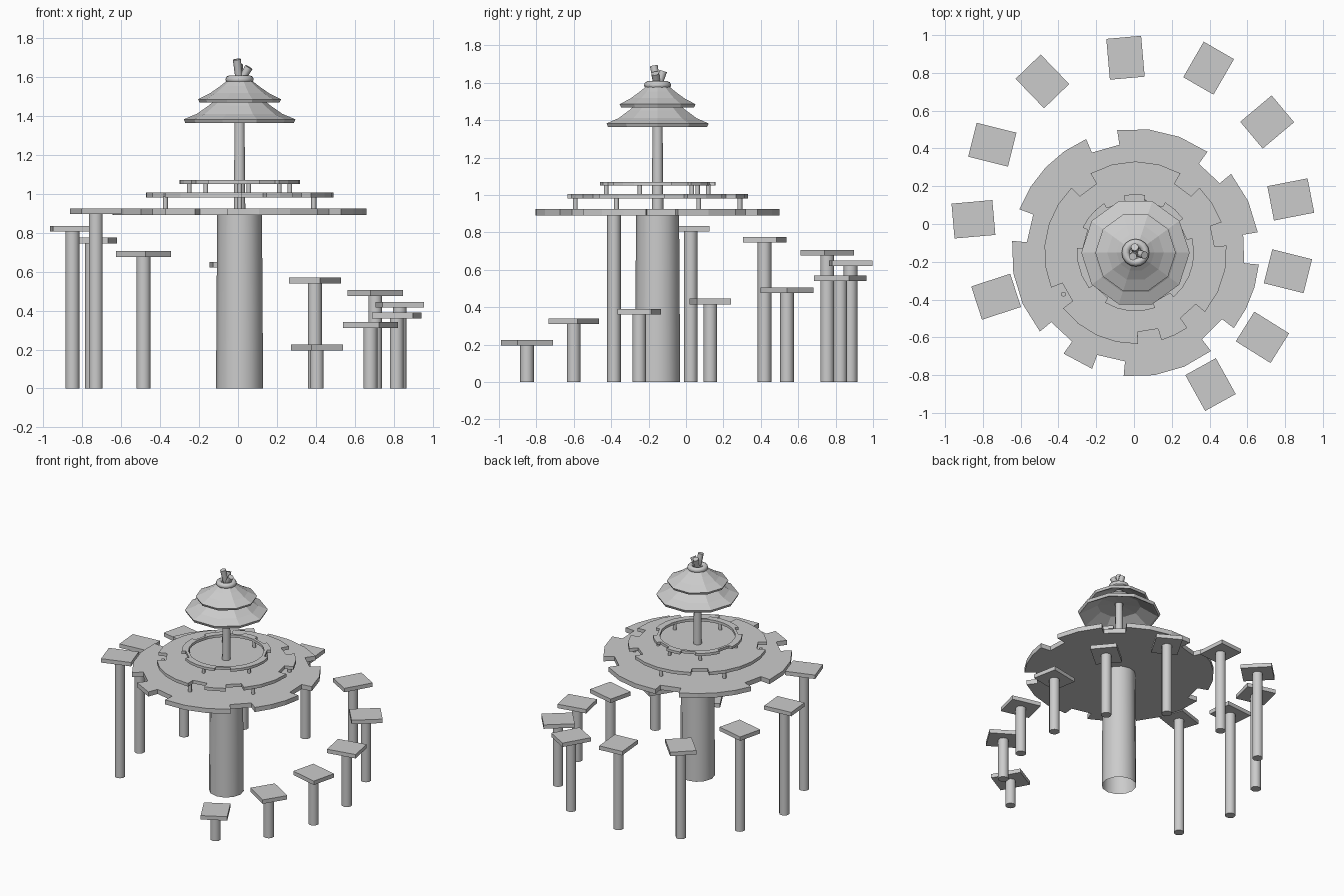
import bpy, bmesh
from math import radians, sin, cos, ceil
from mathutils import Vector, Matrix

if "Cube" in bpy.data.objects:
    bpy.data.objects.remove(bpy.data.objects["Cube"])

grey = bpy.data.materials.new("plain grey")
grey.use_nodes = True
grey.diffuse_color = (0.6, 0.6, 0.6, 1)
grey.node_tree.nodes["Principled BSDF"].inputs["Base Color"].default_value = grey.diffuse_color

CX, CY = 0.008, -0.152


def add_object(name, bm, smooth=False):
    bmesh.ops.recalc_face_normals(bm, faces=bm.faces)
    mesh = bpy.data.meshes.new(name)
    bm.to_mesh(mesh)
    bm.free()
    mesh.materials.append(grey)
    obj = bpy.data.objects.new(name, mesh)
    bpy.context.collection.objects.link(obj)
    if smooth:
        bpy.ops.object.select_all(action='DESELECT')
        obj.select_set(True)
        bpy.context.view_layer.objects.active = obj
        bpy.ops.object.shade_smooth_by_angle(angle=radians(46))
    return obj


def rod(name, start, end, r1, r2, sides=10, caps=True):
    a, b = Vector(start), Vector(end)
    d = b - a
    bm = bmesh.new()
    bmesh.ops.create_cone(bm, segments=sides, radius1=r1, radius2=r2,
                          depth=d.length, cap_ends=caps)
    turn = Vector((0, 0, 1)).rotation_difference(d).to_matrix().to_4x4()
    bm.transform(Matrix.Translation((a + b) / 2) @ turn)
    return add_object(name, bm, True)


def polar(r, angle, z):
    a = radians(angle)
    return (CX + r * cos(a), CY + r * sin(a), z)


def notched_disc(name, outer, inner, notches, z, thick, hole=0):
    """Deck with square notches in its rim; a hole makes it a ring."""
    half = 7.5 * (1 if outer > 0.4 else 1.4)
    rim = []
    for i, c in enumerate(notches):
        nxt = notches[(i + 1) % len(notches)]
        if nxt <= c:
            nxt += 360
        rim += [(inner, c - half), (inner, c + half)]
        start, stop = c + half, nxt - half
        steps = max(1, ceil((stop - start) / 15))
        rim += [(outer, start + (stop - start) * k / steps) for k in range(steps + 1)]
    bm = bmesh.new()
    top = [bm.verts.new(polar(r, a, z)) for r, a in rim]
    if hole:
        hub = [bm.verts.new(polar(hole, a, z)) for r, a in rim]
        for i in range(len(rim)):
            j = (i + 1) % len(rim)
            if rim[i][1] == rim[j][1]:
                hub[j].co = hub[i].co
            bm.faces.new((top[i], top[j], hub[j], hub[i]))
        bmesh.ops.remove_doubles(bm, verts=hub, dist=1e-5)
    else:
        bm.faces.new(top)
    ext = bmesh.ops.extrude_face_region(bm, geom=bm.faces[:], use_keep_orig=True)
    moved = [v for v in ext["geom"] if isinstance(v, bmesh.types.BMVert)]
    bmesh.ops.translate(bm, verts=moved, vec=(0, 0, -thick))
    return add_object(name, bm)


def lathe(name, profile, sides):
    bm = bmesh.new()
    rings = [[bm.verts.new(polar(r, 360 * k / sides, z)) for k in range(sides)]
             for r, z in profile]
    for a, b in zip(rings, rings[1:]):
        for k in range(sides):
            n = (k + 1) % sides
            bm.faces.new((a[k], a[n], b[n], b[k]))
    return add_object(name, bm)


# Trunk, open at the foot
rod("trunk", (CX, CY, 0), (CX, CY, 0.9), 0.121, 0.115, 12, False)

# Three stacked decks
notched_disc("lower_deck", 0.656, 0.578, [2, 47, 106, 167, 227, 257, 315], 0.925, 0.035)
notched_disc("middle_deck", 0.483, 0.42, [12, 53, 127, 210, 279, 312], 1.005, 0.024)
notched_disc("upper_ring", 0.31, 0.282, [25, 70, 112, 165, 228, 300], 1.07, 0.02, 0.262)

# Short posts holding the decks apart
for k in range(6):
    x, y, z = polar(0.44, 30 + 60 * k, 0.92)
    rod(f"middle_deck_post_{k + 1}", (x, y, z), (x, y, 0.985), 0.013, 0.013, 8)
for k, a in enumerate([42, 80, 129, 200, 270, 340]):
    x, y, z = polar(0.275, a, 1.0)
    rod(f"upper_ring_post_{k + 1}", (x, y, z), (x, y, 1.055), 0.012, 0.012, 8)

# Rising stepping platforms: x, y, top height, turn
steps = [
    (0.405, -0.85, 0.225, -61), (0.68, -0.60, 0.34, -32), (0.815, -0.25, 0.39, -14),
    (0.83, 0.13, 0.445, 11), (0.705, 0.54, 0.505, 40), (0.395, 0.825, 0.57, 60),
    (-0.045, 0.88, 0.65, 95), (-0.485, 0.755, 0.705, 134), (-0.75, 0.42, 0.775, 166),
    (-0.85, 0.025, 0.835, 185), (-0.73, -0.385, 0.925, 198),
]
for k, (x, y, z, turn) in enumerate(steps):
    bm = bmesh.new()
    bmesh.ops.create_cube(bm, size=1)
    bm.transform(Matrix.Translation((x, y, z - 0.015)) @ Matrix.Rotation(radians(turn), 4, 'Z')
                 @ Matrix.Diagonal((0.217, 0.185, 0.03, 1)))
    add_object(f"step_{k + 1}", bm)
    rod(f"step_post_{k + 1}", (x, y, 0), (x, y, z - 0.02), 0.037, 0.037)

# Central pole and two hollow roofs
rod("central_pole", (CX, CY, 0.92), (CX, CY, 1.57), 0.031, 0.025)
lathe("lower_roof", [(0.03, 1.45), (0.15, 1.435), (0.265, 1.366), (0.278, 1.362), (0.287, 1.382),
                     (0.22, 1.41), (0.16, 1.452), (0.1, 1.5), (0.03, 1.52)], 10)
lathe("upper_roof", [(0.03, 1.55), (0.1, 1.525), (0.195, 1.472), (0.205, 1.468), (0.213, 1.485),
                     (0.15, 1.517), (0.1, 1.552), (0.065, 1.58), (0.02, 1.585)], 10)

# Ring and twigs on the peak
bpy.ops.mesh.primitive_torus_add(location=(CX, CY, 1.587), major_radius=0.052, minor_radius=0.021,
                                 major_segments=16, minor_segments=8)
ring = bpy.context.object
ring.name = "peak_ring"
ring.data.materials.append(grey)
bpy.ops.object.shade_smooth_by_angle(angle=radians(60))
for k, tip in enumerate([(-0.006, -0.172, 1.69), (0.056, -0.165, 1.65), (0.004, -0.122, 1.662)]):
    rod(f"peak_twig_{k + 1}", (CX, CY, 1.57), tip, 0.018, 0.021, 8)
